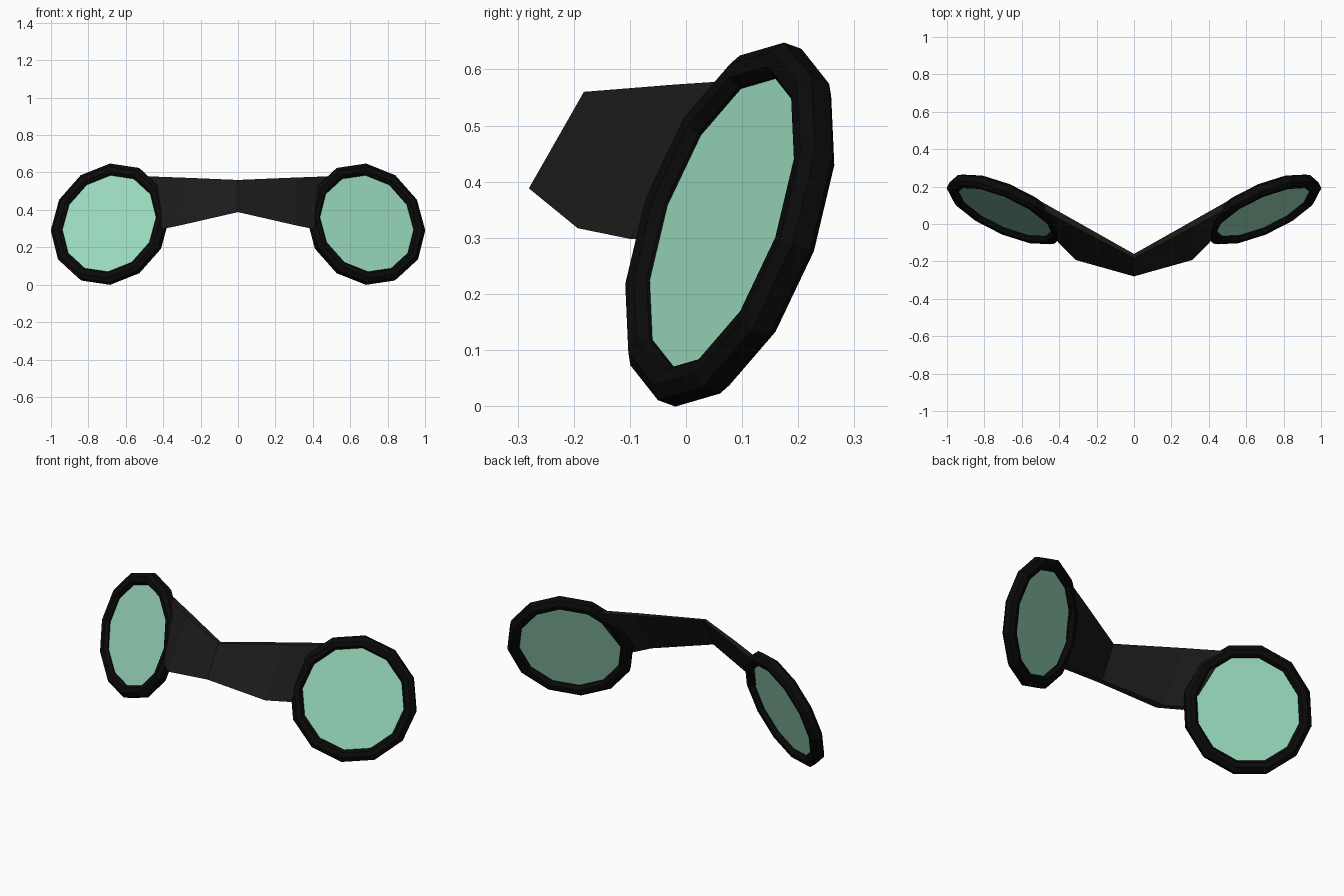
import bpy, bmesh, math
from mathutils import Vector

if "Cube" in bpy.data.objects:
    bpy.data.objects.remove(bpy.data.objects["Cube"])

SIDES = 12
CENTER = Vector((0.684, 0.078, 0.3235))
YAW, PITCH, ROLL = math.radians(24.7), math.radians(18.2), math.radians(7)

# Tilted frame of one lens: facing direction, sideways and upward axes
across = Vector((math.cos(YAW), math.sin(YAW), 0))
face = Vector((math.sin(YAW) * math.cos(PITCH), -math.cos(YAW) * math.cos(PITCH), math.sin(PITCH)))
up = across.cross(face) * -1
if up.z < 0:
    up = -up


def material(name, rgb):
    m = bpy.data.materials.new(name)
    m.diffuse_color = (*rgb, 1)
    m.use_nodes = True
    m.node_tree.nodes["Principled BSDF"].inputs["Base Color"].default_value = m.diffuse_color
    return m


def finish(name, bm, mat):
    """Turn a bmesh into a flat-shaded object mirrored across x = 0."""
    bmesh.ops.recalc_face_normals(bm, faces=bm.faces)
    me = bpy.data.meshes.new(name)
    bm.to_mesh(me)
    bm.free()
    me.materials.append(mat)
    ob = bpy.data.objects.new(name, me)
    bpy.context.collection.objects.link(ob)
    mod = ob.modifiers.new("Mirror", 'MIRROR')
    mod.use_clip = True
    mod.merge_threshold = 0.0005
    return ob


def ring(bm, r, depth):
    """One 12-sided loop in the lens frame."""
    loop = []
    for i in range(SIDES):
        a = ROLL + 2 * math.pi * i / SIDES
        loop.append(bm.verts.new(CENTER + r * (up * math.cos(a) + across * math.sin(a)) + face * depth))
    return loop


def bridge_loops(bm, a, b):
    n = len(a)
    for i in range(n):
        bm.faces.new((a[i], a[(i + 1) % n], b[(i + 1) % n], b[i]))


black = material("rim_black", (0.003, 0.003, 0.003))
charcoal = material("bridge_black", (0.011, 0.011, 0.011))
green = material("lens_green", (0.33, 0.72, 0.52))

# Rims: bevelled section swept round the lens
section = [(0.338, 0.018), (0.315, 0.035), (0.288, 0.033), (0.274, 0.014)]
section += [(r, -d) for r, d in reversed(section)]
bm = bmesh.new()
loops = [ring(bm, r, d) for r, d in section]
for i in range(len(loops)):
    bridge_loops(bm, loops[i], loops[(i + 1) % len(loops)])
finish("lens_rims", bm, black)

# Lenses: thin discs seated in the rims
bm = bmesh.new()
front, back = ring(bm, 0.276, 0.008), ring(bm, 0.276, -0.008)
bm.faces.new(front)
bm.faces.new(back)
bridge_loops(bm, front, back)
finish("lenses", bm, green)

# Nose bridge: swept slab, each station = front low, front top, back top, back low
stations = [
    [(0, -0.28, 0.388), (0, -0.182, 0.56), (0, -0.16, 0.56), (0, -0.25, 0.388)],
    [(0.31, -0.193, 0.317), (0.31, -0.02, 0.573), (0.31, 0.015, 0.573), (0.325, -0.15, 0.317)],
    [(0.405, -0.10, 0.298), (0.475, 0.07, 0.579), (0.505, 0.125, 0.579), (0.42, -0.05, 0.298)],
]
bm = bmesh.new()
loops = [[bm.verts.new(p) for p in s] for s in stations]
for a, b in zip(loops, loops[1:]):
    bridge_loops(bm, a, b)
bm.faces.new(loops[-1])
finish("nose_bridge", bm, charcoal)
